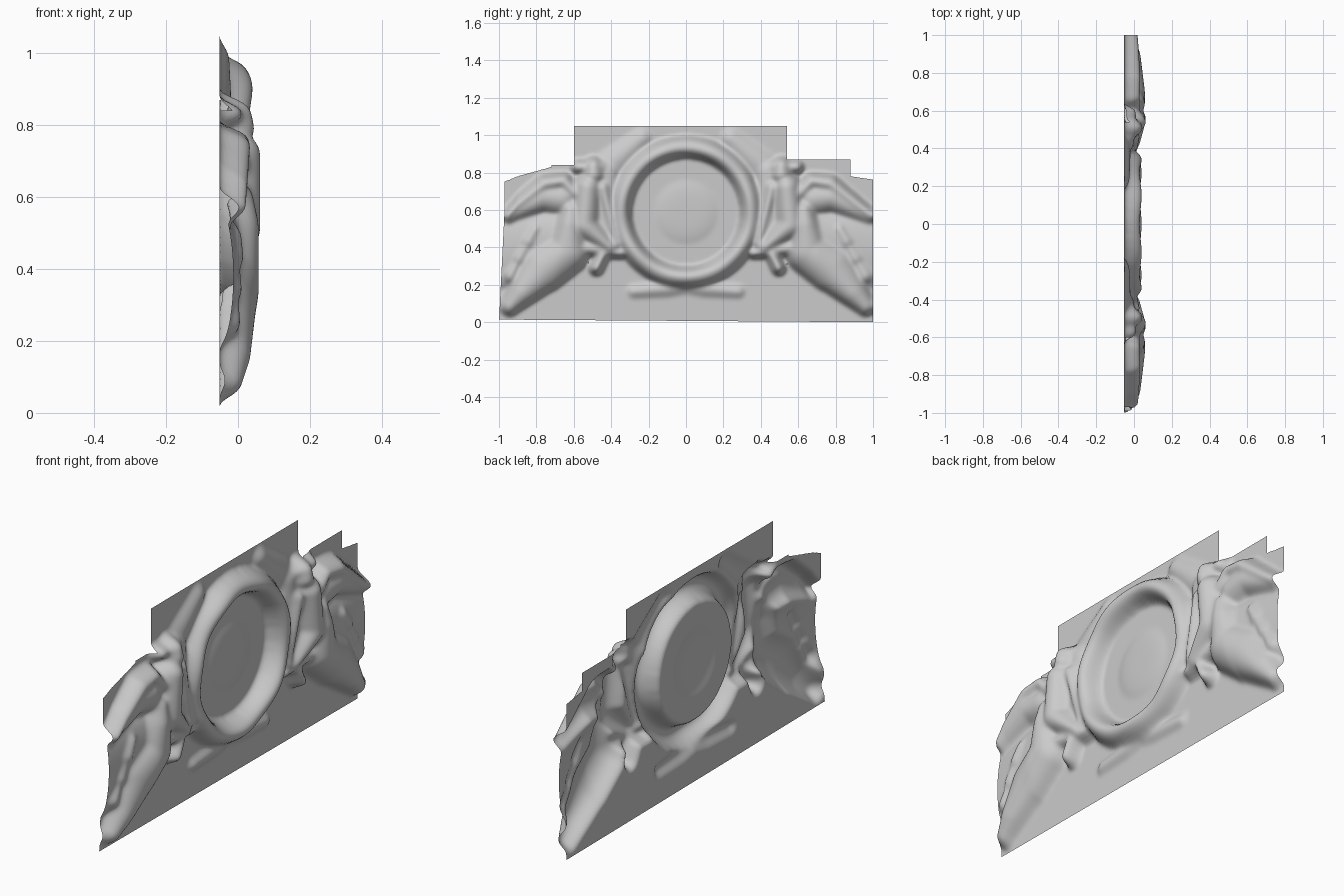
import bpy, bmesh, math

if "Cube" in bpy.data.objects:
    bpy.data.objects.remove(bpy.data.objects["Cube"])

STEP = 0.01
BACK = -0.052          # x of the flat background
NY, NZ = 200, 105


def stroke(y, z, path, depth=1.0, power=0.6):
    """Rounded tapered stroke through (y, z, radius) points; thicker means higher."""
    best = 0.0
    for (y0, z0, r0), (y1, z1, r1) in zip(path, path[1:]):
        dy, dz = y1 - y0, z1 - z0
        t = ((y - y0) * dy + (z - z0) * dz) / (dy * dy + dz * dz)
        t = min(1.0, max(0.0, t))
        r = r0 + (r1 - r0) * t
        d2 = ((y - y0 - dy * t) ** 2 + (z - z0 - dz * t) ** 2) / (r * r)
        if d2 < 1.0:
            best = max(best, depth * min(0.11, 0.05 + 0.75 * r) * (1.0 - d2) ** power)
    return best


def wing(y, z):
    """Arched leading edge with a lower feather band."""
    h = stroke(y, z, [(0.61, 0.69, 0.045), (0.67, 0.755, 0.045), (0.77, 0.74, 0.05), (0.99, 0.57, 0.035)])
    return max(h, stroke(y, z, [(0.68, 0.66, 0.09), (0.78, 0.67, 0.08), (0.98, 0.57, 0.05)], 0.72))


def body(y, z):
    """Head, hair, torso, arm, thigh and foot."""
    h = stroke(y, z, [(0.51, 0.83, 0.055), (0.51, 0.79, 0.065)])
    h = max(h, stroke(y, z, [(0.47, 0.83, 0.04), (0.59, 0.83, 0.04)], 0.8))
    h = max(h, stroke(y, z, [(0.54, 0.72, 0.08), (0.56, 0.52, 0.085), (0.42, 0.4, 0.04)], 1.04))
    h = max(h, stroke(y, z, [(0.46, 0.72, 0.045), (0.385, 0.41, 0.028)]))
    h = max(h, stroke(y, z, [(0.44, 0.8, 0.07), (0.45, 0.48, 0.09)], 0.5))
    return max(h, stroke(y, z, [(0.46, 0.36, 0.035), (0.495, 0.29, 0.037)]))


def scroll(y, z):
    """Swelling scroll that tapers to the lower corner, with leaves over it."""
    h = stroke(y, z, [(0.63, 0.6, 0.06), (0.65, 0.38, 0.12), (0.78, 0.29, 0.13), (0.96, 0.09, 0.055)])
    h = max(h, stroke(y, z, [(0.7, 0.44, 0.16), (0.97, 0.38, 0.2)], 0.55))
    for k in range(3):
        dy = 0.05 * k
        leaf = [(0.82 + dy, 0.5 - 0.09 * k, 0.035), (0.86 + dy, 0.43 - 0.09 * k, 0.05)]
        h = max(h, stroke(y, z, leaf, 0.95))
    h *= 1 - 1.1 * max(0.0, y - 0.7)
    return max(h, stroke(y, z, [(0.36, 0.37, 0.03), (0.57, 0.4, 0.05)], 0.85))


def trim(y, z):
    """Faint ribbon under the ring and leaves above it."""
    h = stroke(y, z, [(0.28, 0.165, 0.04), (0.1, 0.18, 0.05), (0, 0.2, 0.05)], 0.28, 1.4)
    return max(h, stroke(y, z, [(0.24, 0.98, 0.06), (0.4, 0.84, 0.09)], 0.3, 1.2))


def medallion(y, z):
    """Ring frame around a shallow dish with a plain raised disc."""
    r = math.hypot(y, z - 0.588)
    h = 0.0
    if r < 0.3:
        h = 0.002 + 0.012 * max(0.0, 1 - (r / 0.17) ** 4) - 0.006 * (r / 0.3) ** 2
    q = (r - 0.345) / (0.06 if r > 0.345 else 0.052)
    if abs(q) < 1.0:
        wave = 0.005 * math.sin(7 * math.atan2(z - 0.588, y))
        h = max(h, (0.089 + wave) * (1 - q * q) ** 0.6)
    return h


def height(y, z):
    """All parts blended by maximum; figures are mirrored."""
    u = abs(y) if y > 0 else abs(y) + 0.015
    return max(medallion(y, z), wing(u, z), body(u, z), scroll(u, z), trim(abs(y), z))


def top(y):
    """Stepped upper outline of the panel."""
    if y < -0.72:
        return 0.83 - (-0.72 - y) * 0.28
    if y < -0.6:
        return 0.84
    if y < 0.54:
        return 1.05
    if y < 0.88:
        return 0.87
    return 0.78 - (y - 0.88) * 0.15


# Sample the relief
H = [[height(-1 + i * STEP, j * STEP) for j in range(NZ + 1)] for i in range(NY + 1)]


def soft(i, j):
    """Locally averaged height."""
    total = weight = 0.0
    for a in (-1, 0, 1):
        for b in (-1, 0, 1):
            if 0 <= i + a <= NY and 0 <= j + b <= NZ:
                w = (2 - abs(a)) * (2 - abs(b))
                total += w * H[i + a][j + b]
                weight += w
    return total / weight


# Soften the creases, as in worn carving
for _ in range(2):
    H = [[soft(i, j) for j in range(NZ + 1)] for i in range(NY + 1)]

# Carved sheet, open at the back
bm = bmesh.new()
verts = {}


def vert(i, j):
    if (i, j) not in verts:
        y = -1 + i * STEP
        z = min(j * STEP, max(top(y - 0.001), top(y + 0.001)))
        if j == 0:
            z = 0.007 * (1 - y)
        verts[i, j] = bm.verts.new((BACK + H[i][j], y, max(z, 0.007 * (1 - y) + 0.0005 * j)))
    return verts[i, j]


for i in range(NY):
    limit = top(-1 + (i + 0.5) * STEP)
    for j in range(NZ):
        if j * STEP < limit - 0.002:
            bm.faces.new((vert(i, j), vert(i + 1, j), vert(i + 1, j + 1), vert(i, j + 1)))

# Left edge leans inward slightly
for v in bm.verts:
    if v.co.y < -0.9:
        v.co.y += 0.03 * min(1, v.co.z / 0.6) * (-0.9 - v.co.y) / 0.1

mesh = bpy.data.meshes.new("relief_panel")
bm.to_mesh(mesh)
bm.free()
panel = bpy.data.objects.new("relief_panel", mesh)
bpy.context.collection.objects.link(panel)
bpy.context.view_layer.objects.active = panel
panel.select_set(True)
bpy.ops.object.shade_smooth_by_angle(angle=math.radians(60))
